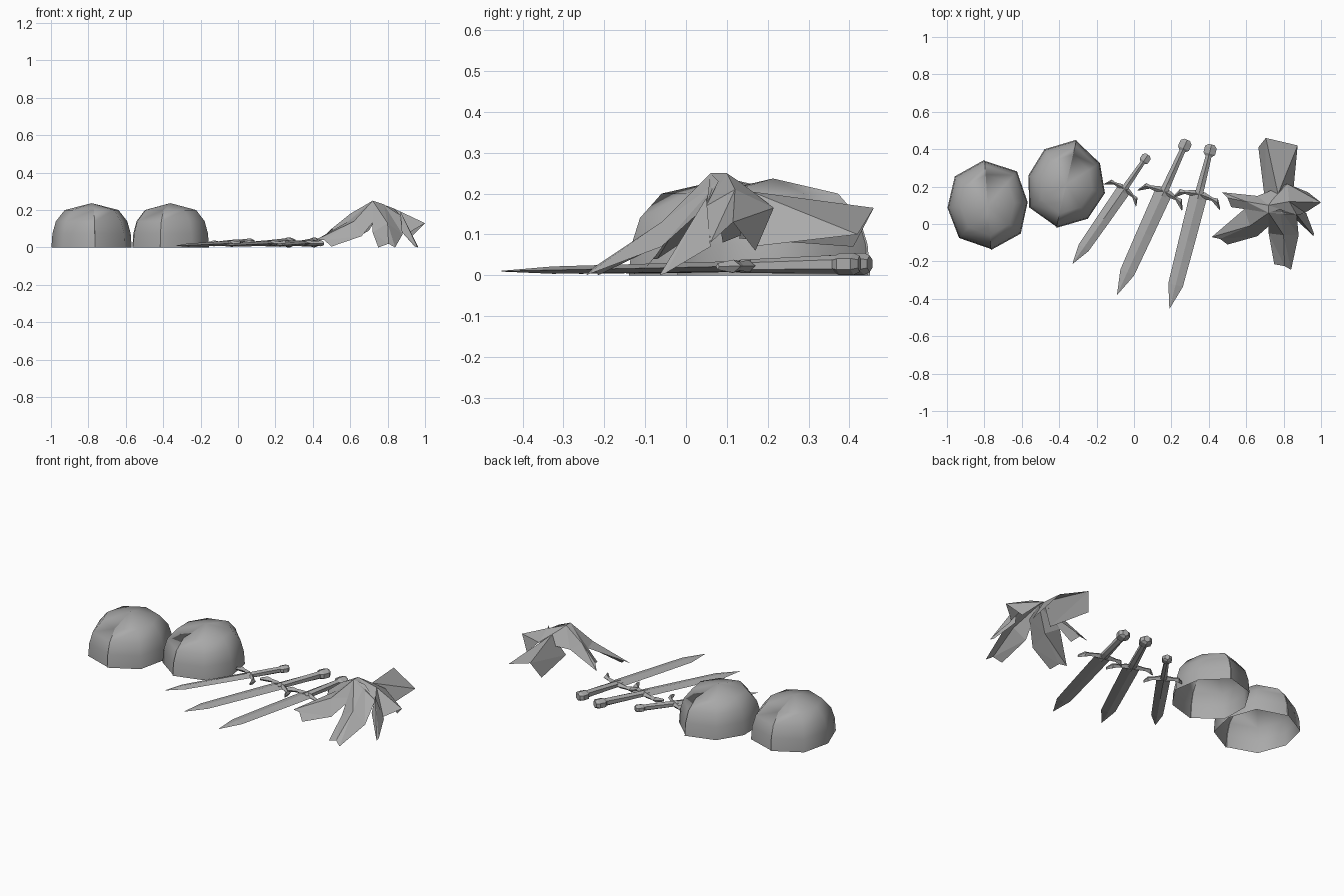
import bpy, math
from mathutils import Vector

if "Cube" in bpy.data.objects:
    bpy.data.objects.remove(bpy.data.objects["Cube"])

grey = bpy.data.materials.new("stone_grey")
grey.diffuse_color = (0.4, 0.4, 0.4, 1)
grey.use_nodes = True
grey.node_tree.nodes["Principled BSDF"].inputs["Base Color"].default_value = grey.diffuse_color


def make(name, verts, faces, smooth=False):
    me = bpy.data.meshes.new(name)
    me.from_pydata([tuple(v) for v in verts], [], faces)
    me.materials.append(grey)
    me.validate()
    for p in me.polygons:
        p.use_smooth = smooth
    ob = bpy.data.objects.new(name, me)
    bpy.context.collection.objects.link(ob)
    return ob


# Domes: open eight-sided shells, with a small fold where the two halves meet
def dome(name, cx, cy, seam, radii):
    profile = [(1.0, 0.0), (0.975, 0.075), (0.89, 0.14), (0.67, 0.2)]
    folds = [0.975, 0.978, 0.985, 0.998]
    n, verts, faces = len(profile), [], []
    for col in range(10):
        k = col - col // 5
        a = math.radians(seam + 45 * k)
        for (f, z), fold in zip(profile, folds):
            r = radii[k % 8] * f * (fold if col % 5 == 4 else 1)
            verts.append((cx + r * math.cos(a), cy + r * math.sin(a), z))
    verts.append((cx, cy, 0.237))
    for col in range(10):
        a, b = col * n, (col + 1) % 10 * n
        for j in range(n - 1):
            faces.append((a + j, b + j, b + j + 1, a + j + 1))
        faces.append((a + n - 1, b + n - 1, 10 * n))
    ob = make(name, verts, faces, True)
    # keep the fold crisp
    for e in ob.data.edges:
        cols = [v // n for v in e.vertices]
        e.use_edge_sharp = cols[0] == cols[1] and cols[0] % 5 in (0, 4)


dome("dome_left", -0.782, 0.102, -86, [.242, .234, .214, .238, .242, .233, .216, .234])
dome("dome_right", -0.362, 0.213, -103, [.24, .218, .212, .212, .244, .22, .208, .234])


# Swords: tip at local origin, pommel along +y
def loft(sections, n):
    """sections: (centre, half axis a, half axis b)"""
    verts, faces = [], []
    for c, a, b in sections:
        for i in range(n):
            t = 2 * math.pi * i / n
            verts.append(Vector(c) + Vector(a) * math.cos(t) + Vector(b) * math.sin(t))
    for s in range(len(sections) - 1):
        for i in range(n):
            j = (i + 1) % n
            faces.append((s * n + i, s * n + j, s * n + n + j, s * n + n + i))
    faces.append(tuple(reversed(range(n))))
    faces.append(tuple(range(len(verts) - n, len(verts))))
    return verts, faces


def along_y(rows):
    return [((0, y, 0), (0, 0, -t), (w, 0, 0)) for y, w, t in rows]


def sword(name, tip, pommel, guard, s):
    tip, pommel = Vector(tip), Vector(pommel)
    length = (pommel - tip).length
    fwd = (pommel - tip) / length
    side = Vector((fwd.y, -fwd.x))

    def place(part, data):
        out = []
        for v in data[0]:
            p = tip + fwd * v.y + side * v.x
            out.append((p.x, p.y, max(0, v.z + 0.01 + 0.018 * v.y / length)))
        make(name + "_" + part, out, data[1])

    place("blade", loft(along_y([(0, .001, .001), (.13 * s, .04 * s, .009), (guard * .6, .044 * s, .011),
                                 (guard, .047 * s, .013)]), 4))
    place("grip", loft(along_y([(guard - .02 * s, .026 * s, .016), (guard + .05 * s, .024 * s, .018),
                                (length - .05 * s, .018 * s, .023 * s)]), 6))
    place("pommel", loft(along_y([(length - .065 * s, .02 * s, .02 * s), (length - .05 * s, .037 * s, .027 * s),
                                  (length - .015 * s, .037 * s, .027 * s), (length, .018 * s, .02 * s)]), 6))
    # curved crossguard with flared ends bending toward the blade
    rows = []
    for x, dy, w in [(-.13, -.045, .004), (-.105, -.012, .02), (-.075, -.002, .009), (-.03, .005, .018),
                     (.03, .005, .018), (.075, -.002, .009), (.105, -.012, .02), (.13, -.045, .004)]:
        rows.append(((x * s, guard + dy * s, 0), (0, w * s, 0), (0, 0, .5 * w + .006)))
    place("crossguard", loft(rows, 4))


sword("short_sword", (-.328, -.212), (.075, .37), .482, .8)
sword("middle_sword", (-.09, -.378), (.285, .45), .6, 1)
sword("right_sword", (.19, -.452), (.415, .425), .625, 1)


# Leaves: folded sheets, each row = left edge, ridge, right edge
def leaf(name, rows):
    verts = [p for row in rows for p in row]
    faces = []
    for r in range(len(rows) - 1):
        for c in range(2):
            a = r * 3 + c
            b = a + 3
            # split the quads so the creases stay flat
            faces += [(a, a + 1, b + 1), (a, b + 1, b)]
    make(name, verts, faces)


crown = (.72, .06, .25)
peak = (.72, .10, .25)
shoulder = (.82, .215, .165)
leaf("back_leaf", [
    [(.70, .13, .09), (.77, .16, .205), (.85, .16, .07)],
    [(.665, .41, .07), (.705, .46, .165), (.875, .42, .10)]])
leaf("right_leaf", [
    [(.74, .13, .23), peak, crown],
    [shoulder, (.83, .12, .21), (.87, .05, .17)],
    [(.93, .17, .06), (1.0, .115, .13), (.915, .06, .08)]])
leaf("front_leaf", [
    [crown, (.78, .08, .23), (.87, .05, .17)],
    [(.72, -.05, .08), (.80, -.06, .13), (.88, -.06, .07)],
    [(.75, -.215, 0), (.805, -.225, .02), (.84, -.245, 0)]])
leaf("front_right_leaf", [
    [(.86, .03, .10), (.87, .05, .19), (.92, .06, .07)],
    [(.945, -.05, .005), (.96, -.065, 0), (.962, -.05, .005)]])
leaf("left_leaf", [
    [(.75, .015, .17), crown, peak],
    [(.66, -.065, .06), (.62, -.01, .14), (.59, .08, .14)],
    [(.50, -.11, .005), (.46, -.08, .04), (.415, -.07, .04)]])
leaf("back_left_leaf", [
    [crown, peak, shoulder],
    [(.59, .08, .14), (.60, .12, .18), (.66, .15, .14)],
    [(.52, .09, .08), (.50, .14, .10), (.47, .17, .07)]])
